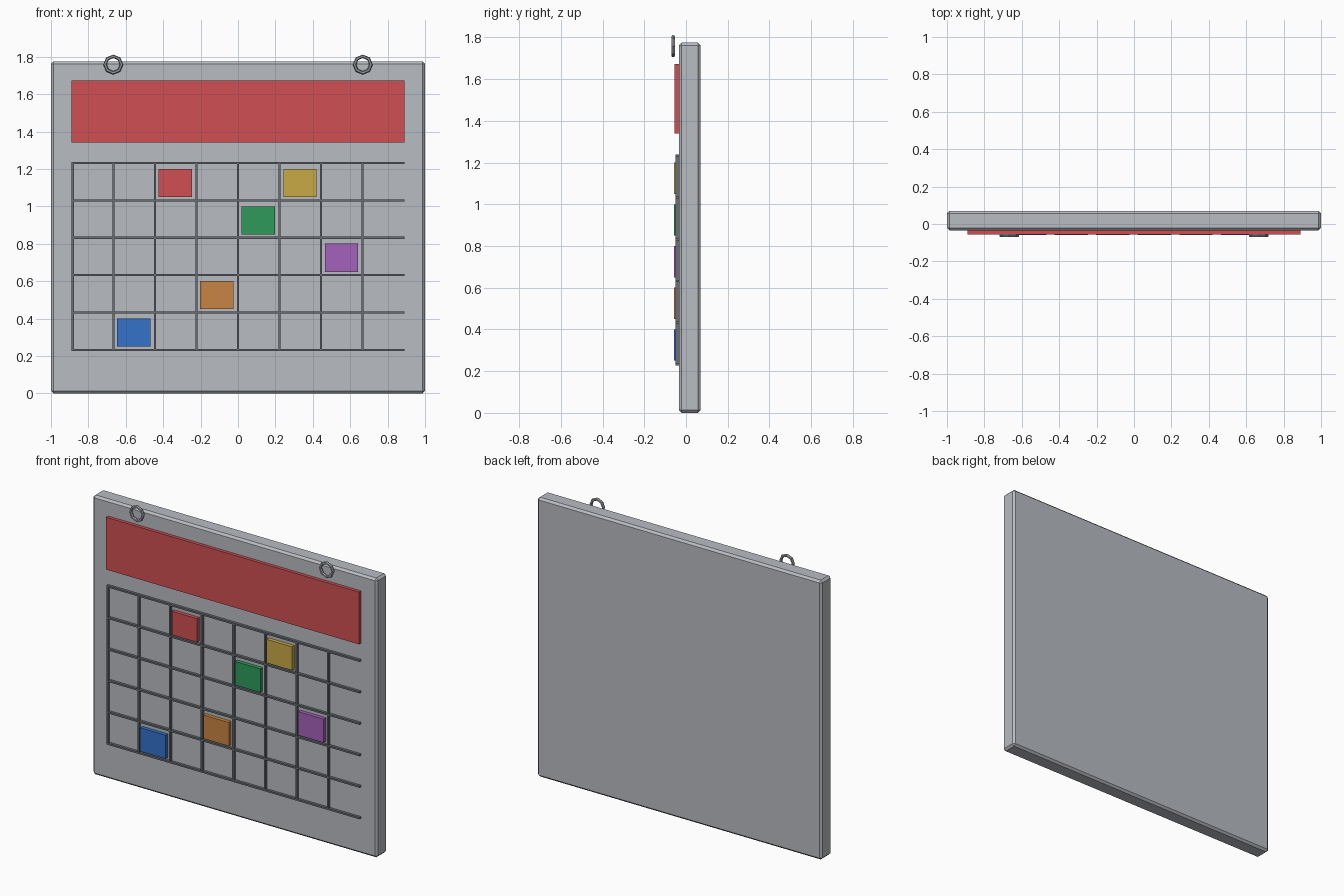
import bpy
from math import radians

cube = bpy.data.objects.get("Cube")
if cube:
    bpy.data.objects.remove(cube, do_unlink=True)


def material(name, hex_code):
    """Flat material from an sRGB hex code."""
    srgb = [int(hex_code[i:i + 2], 16) / 255 for i in (0, 2, 4)]
    rgba = [c / 12.92 if c < 0.04 else ((c + 0.055) / 1.055) ** 2.4 for c in srgb] + [1]
    mat = bpy.data.materials.new(name)
    mat.use_nodes = True
    mat.diffuse_color = rgba
    bsdf = next(n for n in mat.node_tree.nodes if n.type == "BSDF_PRINCIPLED")
    bsdf.inputs["Base Color"].default_value = rgba
    return mat


def box(name, x, y, z, mat, bevel=0):
    """Box between (low, high) pairs on each axis."""
    spans = (x, y, z)
    bpy.ops.mesh.primitive_cube_add(size=1, location=[(a + b) / 2 for a, b in spans])
    obj = bpy.context.object
    obj.name = name
    obj.scale = [b - a for a, b in spans]
    bpy.ops.object.transform_apply(location=False, rotation=False, scale=True)
    obj.data.materials.append(mat)
    if bevel:
        mod = obj.modifiers.new("edge_chamfer", "BEVEL")
        mod.width = bevel
        mod.segments = 1
    return obj


board_grey = material("board grey", "B8BCC2")
line_grey = material("line grey", "6B7076")
ring_grey = material("ring grey", "A0A4A8")
red = material("red", "D05053")

FRONT = -0.034          # front surface of the board
LEFT, BOTTOM = -0.889, 0.232
COL, ROW = 0.2222, 0.2  # cell size
LINE = 0.0055           # half thickness of a grid line

# Board and header panel
box("board", (-1, 1), (FRONT, 0.07), (0, 1.775), board_grey, 0.013)
box("header_panel", (LEFT, -LEFT), (-0.055, FRONT + 0.005), (1.34, 1.672), red)

# Grid lines
for i in range(8):
    x = LEFT + i * COL + LINE * (i == 0)
    box(f"column_line_{i + 1}", (x - LINE, x + LINE), (-0.05, FRONT + 0.005),
        (BOTTOM - LINE, BOTTOM + 5 * ROW + LINE), line_grey)
for i in range(6):
    z = BOTTOM + i * ROW
    box(f"row_line_{i + 1}", (LEFT, -LEFT), (-0.0505, FRONT + 0.005),
        (z - LINE, z + LINE), line_grey)

# Coloured day tiles: column and row counted from the lower left cell
tiles = [
    ("red", red, 2, 4),
    ("yellow", material("yellow", "C8AA45"), 5, 4),
    ("green", material("green", "2E9A5B"), 4, 3),
    ("purple", material("purple", "A562BB"), 6, 2),
    ("orange", material("orange", "C98443"), 3, 1),
    ("blue", material("blue", "3572CB"), 1, 0),
]
for name, mat, col, row in tiles:
    x, z = LEFT + col * COL + 0.02, BOTTOM + row * ROW + 0.018
    box(f"{name}_tile", (x, x + 0.178), (-0.058, FRONT + 0.005), (z, z + 0.15), mat)

# Hanging rings
for side, x in (("left", 0.667), ("right", -0.667)):
    bpy.ops.mesh.primitive_torus_add(
        location=(x, -0.062, 1.758), rotation=(radians(90), 0, 0),
        major_segments=8, minor_segments=6, major_radius=0.044, minor_radius=0.0095)
    ring = bpy.context.object
    ring.name = f"{side}_hanging_ring"
    ring.data.materials.append(ring_grey)
